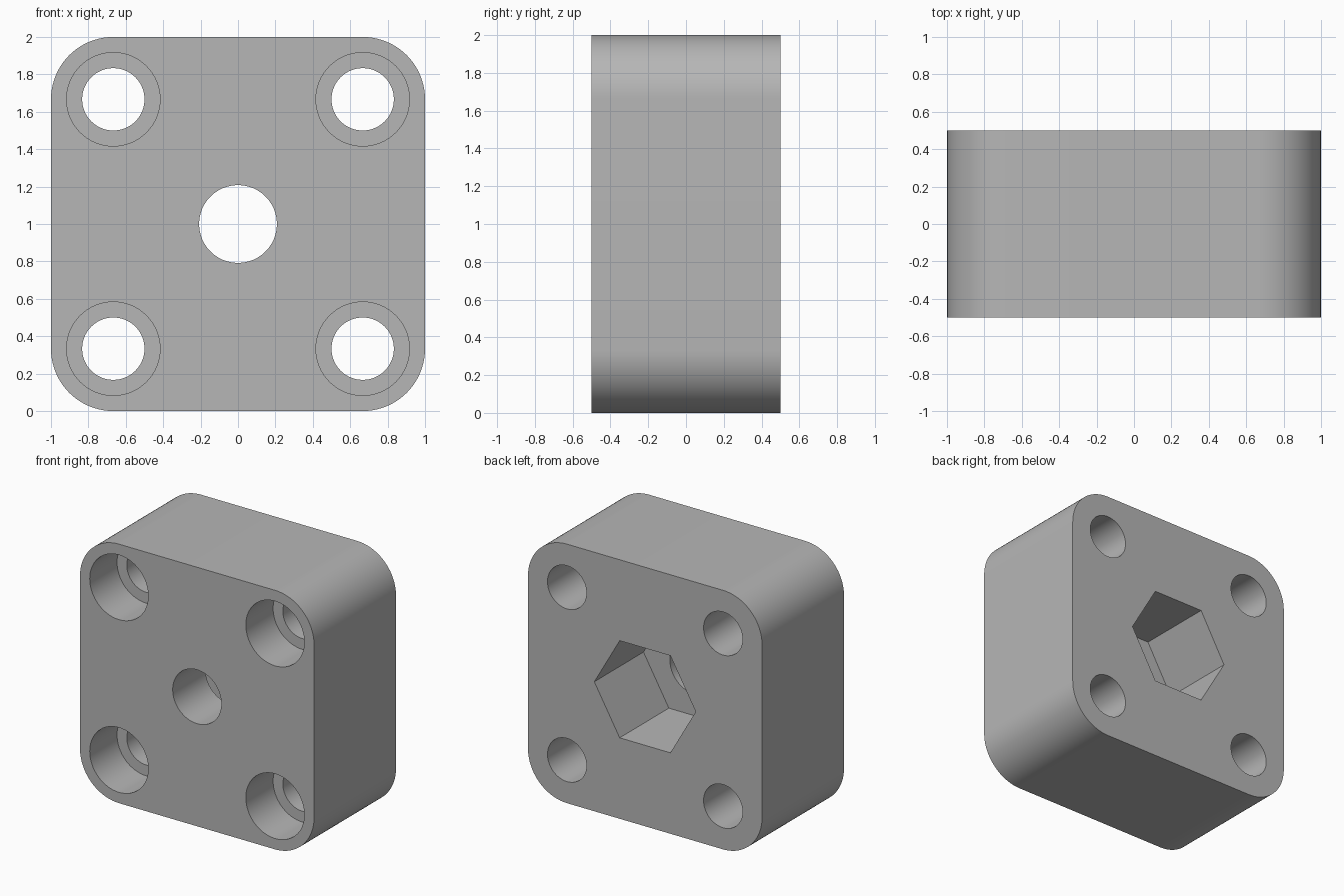
import bpy, bmesh
from math import sin, cos, pi, radians

if "Cube" in bpy.data.objects:
    bpy.data.objects.remove(bpy.data.objects["Cube"], do_unlink=True)

HALF, DEPTH, CORNER = 1.0, 1.0, 1 / 3
FRONT, BACK = -DEPTH / 2, DEPTH / 2
HOLE_OFFSET = HALF - CORNER
OVER = 0.1  # cutters poke out past the faces

grey = bpy.data.materials.new("plain_grey")
grey.use_nodes = True
colour = (0.47, 0.47, 0.47, 1)
grey.diffuse_color = colour
grey.node_tree.nodes["Principled BSDF"].inputs["Base Color"].default_value = colour


def arc(cx, cz, r, start, sweep, steps):
    return [(cx + r * cos(start + sweep * i / steps),
             cz + r * sin(start + sweep * i / steps)) for i in range(steps + 1)]


def ring(cx, cz, r, sides=64):
    return arc(cx, cz, r, 0, 2 * pi, sides)[:-1]


def add_prism(bm, outline, y0, y1):
    """Extrude an x-z outline from y0 to y1."""
    face = bm.faces.new([bm.verts.new((x, y0, z)) for x, z in outline])
    new = bmesh.ops.extrude_face_region(bm, geom=[face])["geom"]
    verts = [v for v in new if isinstance(v, bmesh.types.BMVert)]
    bmesh.ops.translate(bm, verts=verts, vec=(0, y1 - y0, 0))


def make_object(name, prisms):
    bm = bmesh.new()
    for prism in prisms:
        add_prism(bm, *prism)
    bmesh.ops.recalc_face_normals(bm, faces=bm.faces)
    mesh = bpy.data.meshes.new(name)
    bm.to_mesh(mesh)
    bm.free()
    mesh.materials.append(grey)
    obj = bpy.data.objects.new(name, mesh)
    bpy.context.collection.objects.link(obj)
    return obj


# Rounded square block
outline = []
for k, (sx, sz) in enumerate([(1, 1), (-1, 1), (-1, -1), (1, -1)]):
    outline += arc(sx * HOLE_OFFSET, HALF + sz * HOLE_OFFSET, CORNER, k * pi / 2, pi / 2, 20)
block = make_object("mounting_block", [(outline, FRONT, BACK)])

# Through holes, front counterbores and back hexagonal pocket
corners = [(sx * HOLE_OFFSET, HALF + sz * HOLE_OFFSET) for sx in (-1, 1) for sz in (-1, 1)]
through = [(ring(x, z, 1 / 6), FRONT - OVER, BACK + OVER) for x, z in corners]
through.append((ring(0, HALF, 0.208), FRONT - OVER, BACK + OVER))
recesses = [(ring(x, z, 0.25), FRONT - OVER, FRONT + 1 / 3) for x, z in corners]
recesses.append((ring(0, HALF, 0.433, 6), BACK - 0.6, BACK + OVER))

bpy.ops.object.select_all(action="DESELECT")
block.select_set(True)
bpy.context.view_layer.objects.active = block
for name, prisms in (("through_cutter", through), ("recess_cutter", recesses)):
    cutter = make_object(name, prisms)
    cutter.hide_render = True
    mod = block.modifiers.new(name, "BOOLEAN")
    mod.operation = "DIFFERENCE"
    mod.solver = "EXACT"
    mod.object = cutter
    bpy.ops.object.modifier_apply(modifier=mod.name)
    bpy.data.objects.remove(cutter, do_unlink=True)

bpy.ops.object.shade_smooth_by_angle(angle=radians(30))
